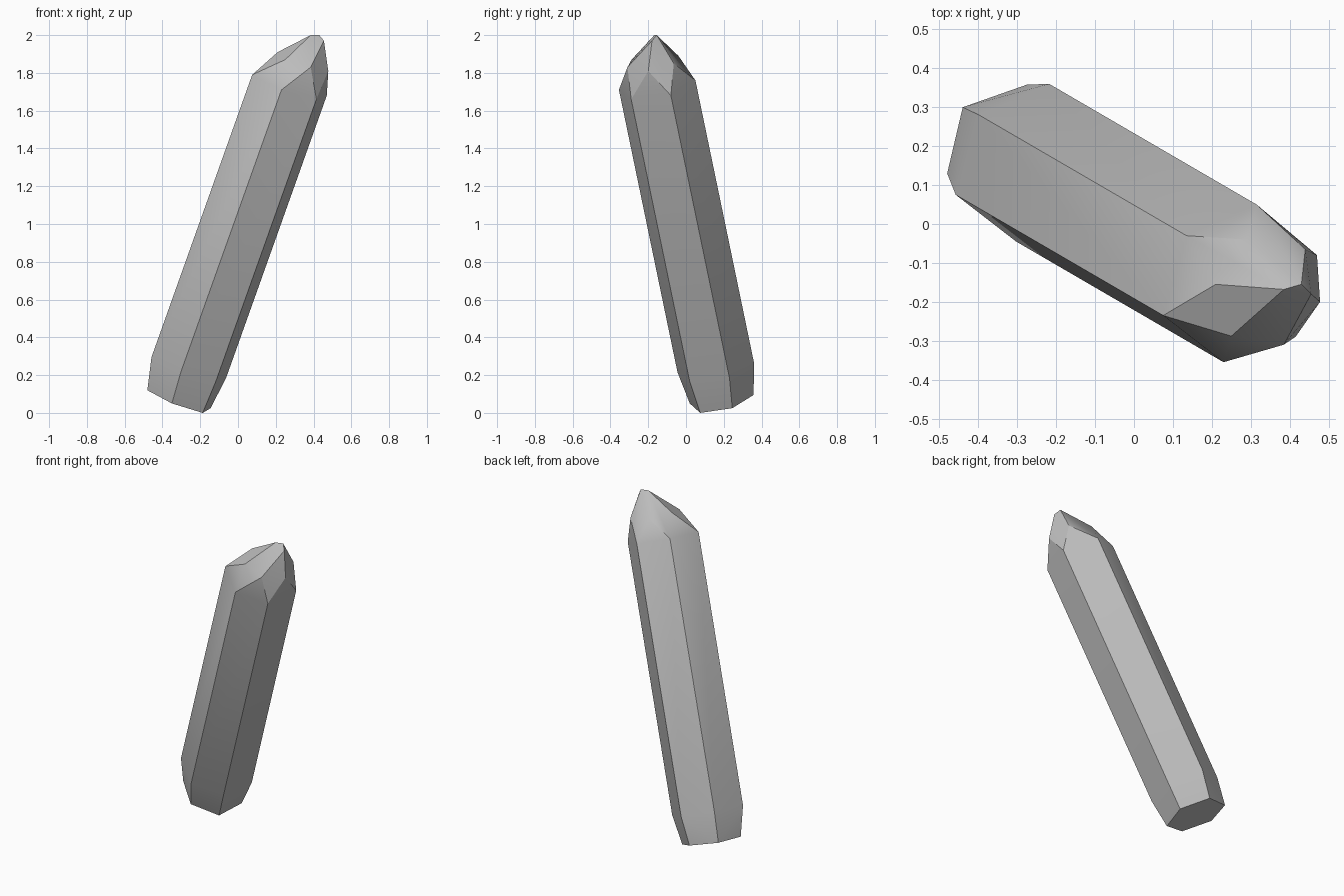
import bpy
import bmesh
import math
from mathutils import Vector

cube = bpy.data.objects.get("Cube")
if cube:
    bpy.data.objects.remove(cube, do_unlink=True)

# One flat stone colour
stone = bpy.data.materials.new("grey_stone")
stone.use_nodes = True
GREY = (0.5, 0.5, 0.5, 1.0)
stone.diffuse_color = GREY
stone.node_tree.nodes["Principled BSDF"].inputs["Base Color"].default_value = GREY


def ring(*points):
    return [Vector(p) for p in points]


# Six-sided shaft: upper ring, slid along the leaning axis for the lower ring
shaft_top = ring((0.075, -0.235, 1.79), (0.23, -0.355, 1.71), (0.415, -0.29, 1.66),
                 (0.47, -0.08, 1.68), (0.315, 0.05, 1.76), (0.135, -0.03, 1.81))
lean = Vector((-0.533, 0.31, -1.495))
shaft_bottom = [p + lean for p in shaft_top]

# Narrower flat base
base = ring((-0.48, 0.13, 0.12), (-0.35, 0.02, 0.05), (-0.187, 0.075, 0.0),
            (-0.145, 0.245, 0.025), (-0.275, 0.358, 0.095), (-0.44, 0.30, 0.135))

# Faceted tip: shoulder points and a short peak ridge
shoulder = ring((0.21, -0.155, 1.91), (0.25, -0.288, 1.87), (0.385, -0.31, 1.83),
                (0.478, -0.2, 1.81), (0.44, -0.065, 1.85), (0.29, -0.04, 1.89))
peak = ring((0.385, -0.168, 2.0), (0.43, -0.155, 2.0), (0.455, -0.18, 1.97))

# Wrap the rings in one convex skin
bm = bmesh.new()
for point in base + shaft_bottom + shaft_top + shoulder + peak:
    bm.verts.new(point)
bmesh.ops.convex_hull(bm, input=bm.verts[:])
bmesh.ops.delete(bm, geom=[v for v in bm.verts if not v.link_faces], context='VERTS')
bmesh.ops.dissolve_limit(bm, angle_limit=math.radians(4),
                         verts=bm.verts[:], edges=bm.edges[:])
bmesh.ops.recalc_face_normals(bm, faces=bm.faces[:])

mesh = bpy.data.meshes.new("crystal_shard")
bm.to_mesh(mesh)
bm.free()
mesh.materials.append(stone)
crystal = bpy.data.objects.new("crystal_shard", mesh)
bpy.context.collection.objects.link(crystal)

# Soft shading with crisp long edges
bpy.ops.object.select_all(action='DESELECT')
crystal.select_set(True)
bpy.context.view_layer.objects.active = crystal
bpy.ops.object.shade_smooth_by_angle(angle=math.radians(30))
